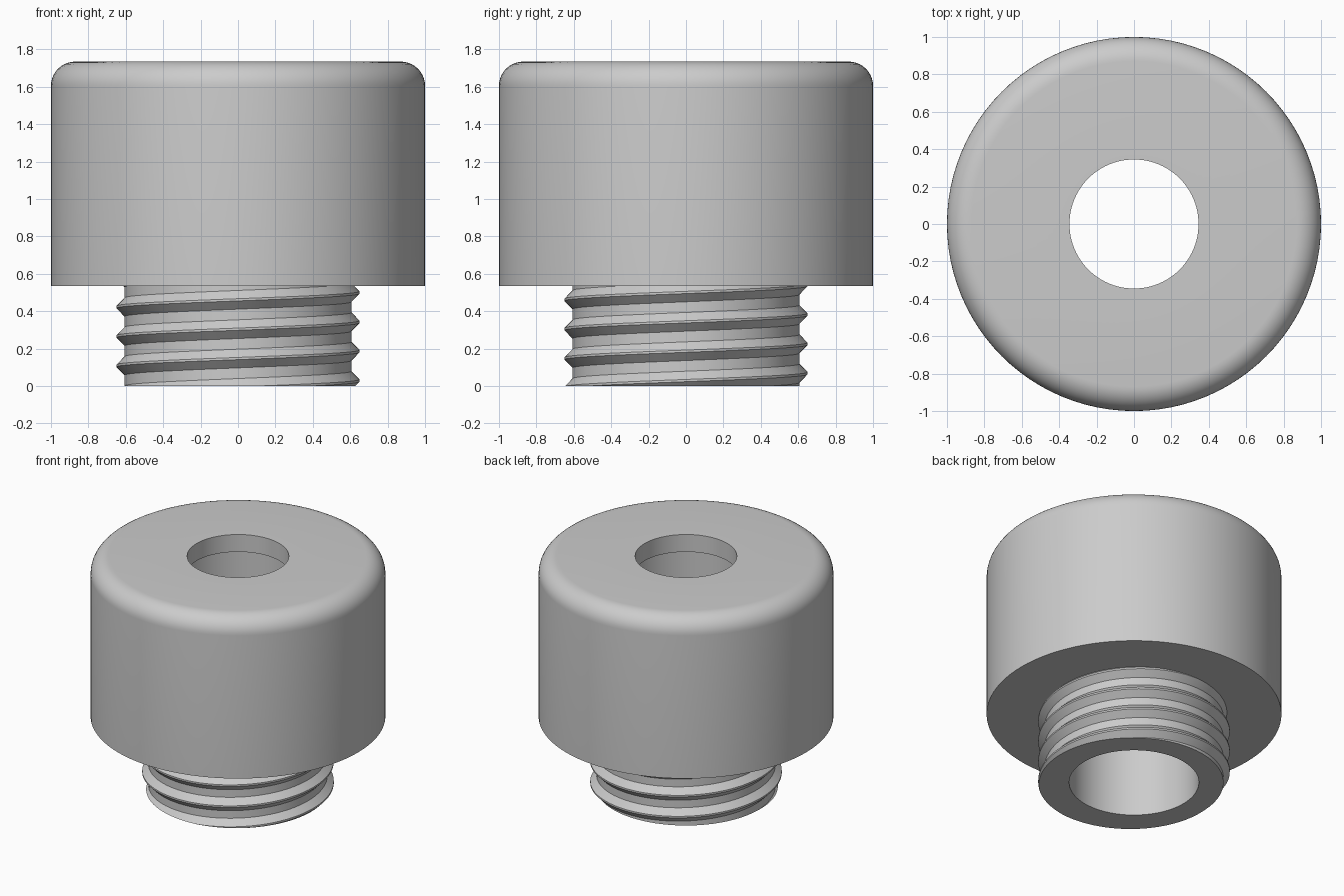
import bpy, bmesh, math

if "Cube" in bpy.data.objects:
    bpy.data.objects.remove(bpy.data.objects["Cube"])

N = 96            # sides around the axis
NECK_TOP = 0.535
HEIGHT = 1.735
BORE = 0.44

grey = bpy.data.materials.new("plain grey")
grey.diffuse_color = (0.6, 0.6, 0.6, 1)
grey.use_nodes = True
grey.node_tree.nodes["Principled BSDF"].inputs["Base Color"].default_value = grey.diffuse_color


def finish(bm, name, angle):
    bmesh.ops.recalc_face_normals(bm, faces=bm.faces[:])
    mesh = bpy.data.meshes.new(name)
    bm.to_mesh(mesh)
    bm.free()
    mesh.materials.append(grey)
    obj = bpy.data.objects.new(name, mesh)
    bpy.context.collection.objects.link(obj)
    bpy.ops.object.select_all(action='DESELECT')
    obj.select_set(True)
    bpy.context.view_layer.objects.active = obj
    bpy.ops.object.shade_smooth_by_angle(angle=math.radians(angle))
    return obj


def ring_point(r, z, j):
    a = math.pi + 2 * math.pi * j / N
    return (r * math.cos(a), r * math.sin(a), z)


# Cap body: closed lathe profile with rounded shoulder, small top hole and wider bore
R = 0.13
profile = [(BORE, NECK_TOP), (1.0, NECK_TOP)]
for i in range(11):
    t = math.pi / 2 * i / 10
    profile.append((1 - R + R * math.cos(t), HEIGHT - R + R * math.sin(t)))
profile += [(0.345, HEIGHT), (0.345, HEIGHT - 0.13), (BORE, HEIGHT - 0.13)]
bm = bmesh.new()
rings = [[bm.verts.new(ring_point(r, z, j)) for j in range(N)] for r, z in profile]
for a, b in zip(rings, rings[1:] + rings[:1]):
    for j in range(N):
        k = (j + 1) % N
        bm.faces.new((a[j], a[k], b[k], b[j]))
finish(bm, "cap_body", 30)

# Threaded neck: helical strip (root, crest, crest, root), trimmed flat at both ends
PITCH, TURNS = 0.157, 7
section = [(0.607, -0.05), (0.65, -0.006), (0.65, 0.006), (0.607, 0.05)]
start = 0.108 - 2 * PITCH
bm = bmesh.new()
cols = [[bm.verts.new(ring_point(r, start + PITCH * j / N + dz, j)) for r, dz in section]
        for j in range(N * TURNS + 1)]
for j in range(N * TURNS):
    a, b = cols[j], cols[j + 1]
    for p in range(3):
        bm.faces.new((a[p], b[p], b[p + 1], a[p + 1]))
    if j + 1 + N <= N * TURNS:
        bm.faces.new((a[3], b[3], cols[j + 1 + N][0], cols[j + N][0]))
for z, direction in ((0, -1), (NECK_TOP, 1)):
    bmesh.ops.bisect_plane(bm, geom=bm.verts[:] + bm.edges[:] + bm.faces[:], dist=1e-6,
                           plane_co=(0, 0, z), plane_no=(0, 0, direction), clear_outer=True)

# Bore wall of the neck
low = [bm.verts.new(ring_point(BORE, 0, j)) for j in range(N)]
high = [bm.verts.new(ring_point(BORE, NECK_TOP, j)) for j in range(N)]
for j in range(N):
    k = (j + 1) % N
    bm.faces.new((low[j], low[k], high[k], high[j]))

# Flat rims joining thread and bore
for z in (0, NECK_TOP):
    rim = [e for e in bm.edges if e.is_boundary and all(abs(v.co.z - z) < 1e-4 for v in e.verts)]
    bmesh.ops.triangle_fill(bm, edges=rim, use_beauty=True, normal=(0, 0, -1 if z == 0 else 1))
finish(bm, "threaded_neck", 25)
